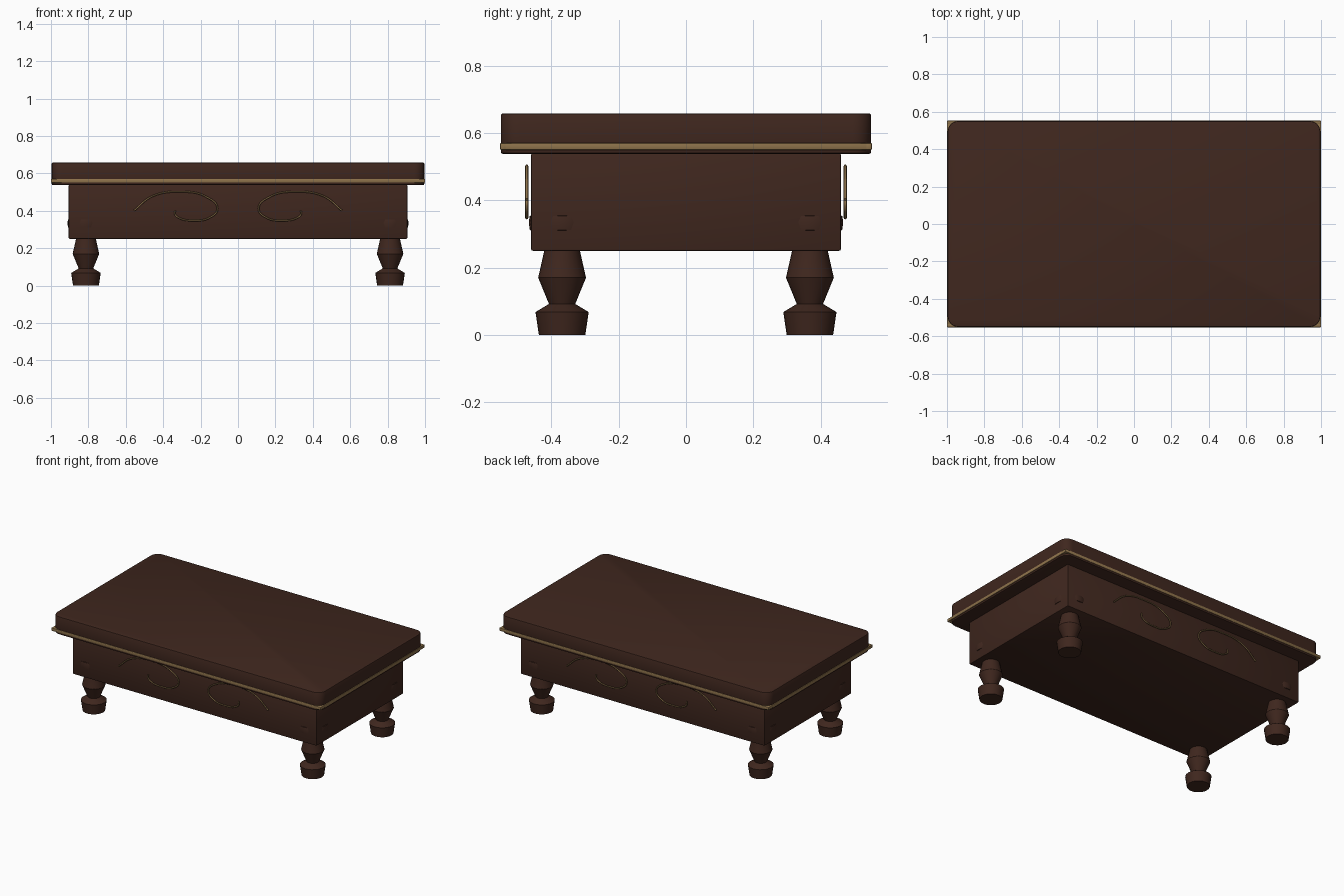
import bpy, bmesh, math

if "Cube" in bpy.data.objects:
    bpy.data.objects.remove(bpy.data.objects["Cube"])


def material(name, rgb):
    m = bpy.data.materials.new(name)
    m.diffuse_color = (*rgb, 1)
    m.use_nodes = True
    m.node_tree.nodes["Principled BSDF"].inputs["Base Color"].default_value = m.diffuse_color
    return m


wood = material("dark_wood", (0.05, 0.02, 0.013))
brass = material("brass", (0.27, 0.17, 0.07))


def finish(name, bm, mat, angle=30):
    bmesh.ops.recalc_face_normals(bm, faces=bm.faces)
    me = bpy.data.meshes.new(name)
    bm.to_mesh(me)
    bm.free()
    ob = bpy.data.objects.new(name, me)
    bpy.context.collection.objects.link(ob)
    me.materials.append(mat)
    bpy.context.view_layer.objects.active = ob
    bpy.ops.object.select_all(action='DESELECT')
    ob.select_set(True)
    bpy.ops.object.shade_smooth_by_angle(angle=math.radians(angle))
    return ob


def box(name, x, y, z, size, mat, bevel=0.0, corner=0.0):
    bm = bmesh.new()
    bmesh.ops.create_cube(bm, size=1)
    for v in bm.verts:
        v.co = (x + v.co.x * size[0], y + v.co.y * size[1], z + v.co.z * size[2])
    if corner:
        # round the vertical corners
        upright = [e for e in bm.edges if abs(e.verts[0].co.z - e.verts[1].co.z) > 1e-4]
        bmesh.ops.bevel(bm, geom=upright, offset=corner, segments=6, profile=0.5, affect='EDGES')
        rims = [e for e in bm.edges if abs(e.verts[0].co.z - e.verts[1].co.z) < 1e-4]
    else:
        rims = bm.edges[:]
    if bevel:
        bmesh.ops.bevel(bm, geom=rims, offset=bevel, segments=2, profile=0.5, affect='EDGES')
    return finish(name, bm, mat)


def lathe(name, x, y, profile, mat, sides=24):
    bm = bmesh.new()
    rings = [[bm.verts.new((x + r * math.cos(2 * math.pi * i / sides),
                            y + r * math.sin(2 * math.pi * i / sides), z))
              for i in range(sides)] for r, z in profile]
    for a, b in zip(rings, rings[1:]):
        for i in range(sides):
            j = (i + 1) % sides
            bm.faces.new((a[i], a[j], b[j], b[i]))
    bm.faces.new(rings[0][::-1])
    bm.faces.new(rings[-1])
    return finish(name, bm, mat)


# Table top slab and apron body
box("table_top", 0, 0, 0.598, (1.992, 1.1, 0.12), wood, bevel=0.006, corner=0.055)
box("apron", 0, 0, 0.395, (1.81, 0.92, 0.29), wood, bevel=0.005)

# Brass trim bars around the slab, square at the corners
for s, side in ((-1, "front"), (1, "back")):
    box(f"{side}_trim", 0, s * 0.5425, 0.56, (2.0, 0.02, 0.02), brass, bevel=0.003)
for s, side in ((-1, "left"), (1, "right")):
    box(f"{side}_trim", s * 0.99, 0, 0.56, (0.02, 1.105, 0.02), brass, bevel=0.003)

# Turned legs; the collar breaks through the apron faces near each corner
leg_profile = [(0.069, 0), (0.079, 0.068), (0.039, 0.092), (0.071, 0.17), (0.053, 0.25),
               (0.05, 0.29), (0.096, 0.312), (0.099, 0.335), (0.096, 0.353), (0.06, 0.37)]
for sx, lr in ((-1, "left"), (1, "right")):
    for sy, fb in ((-1, "front"), (1, "back")):
        lathe(f"{fb}_{lr}_leg", sx * 0.813, sy * 0.368, leg_profile, wood)

# Brass scrolls on the front and back of the apron
scroll = [(0.555, 0.402), (0.46, 0.477), (0.31, 0.502), (0.17, 0.475), (0.11, 0.412),
          (0.155, 0.362), (0.235, 0.348), (0.315, 0.362), (0.338, 0.385), (0.335, 0.402)]
for sy, fb in ((-1, "front"), (1, "back")):
    for sx, lr in ((-1, "left"), (1, "right")):
        cu = bpy.data.curves.new(f"{fb}_{lr}_scroll", 'CURVE')
        cu.dimensions = '3D'
        cu.bevel_depth = 0.0045
        cu.bevel_resolution = 2
        cu.use_fill_caps = True
        sp = cu.splines.new('BEZIER')
        sp.bezier_points.add(len(scroll) - 1)
        for p, (x, z) in zip(sp.bezier_points, scroll):
            p.co = (sx * x, sy * 0.473, z)
            p.handle_left_type = p.handle_right_type = 'AUTO'
        cu.materials.append(brass)
        bpy.context.collection.objects.link(bpy.data.objects.new(cu.name, cu))
